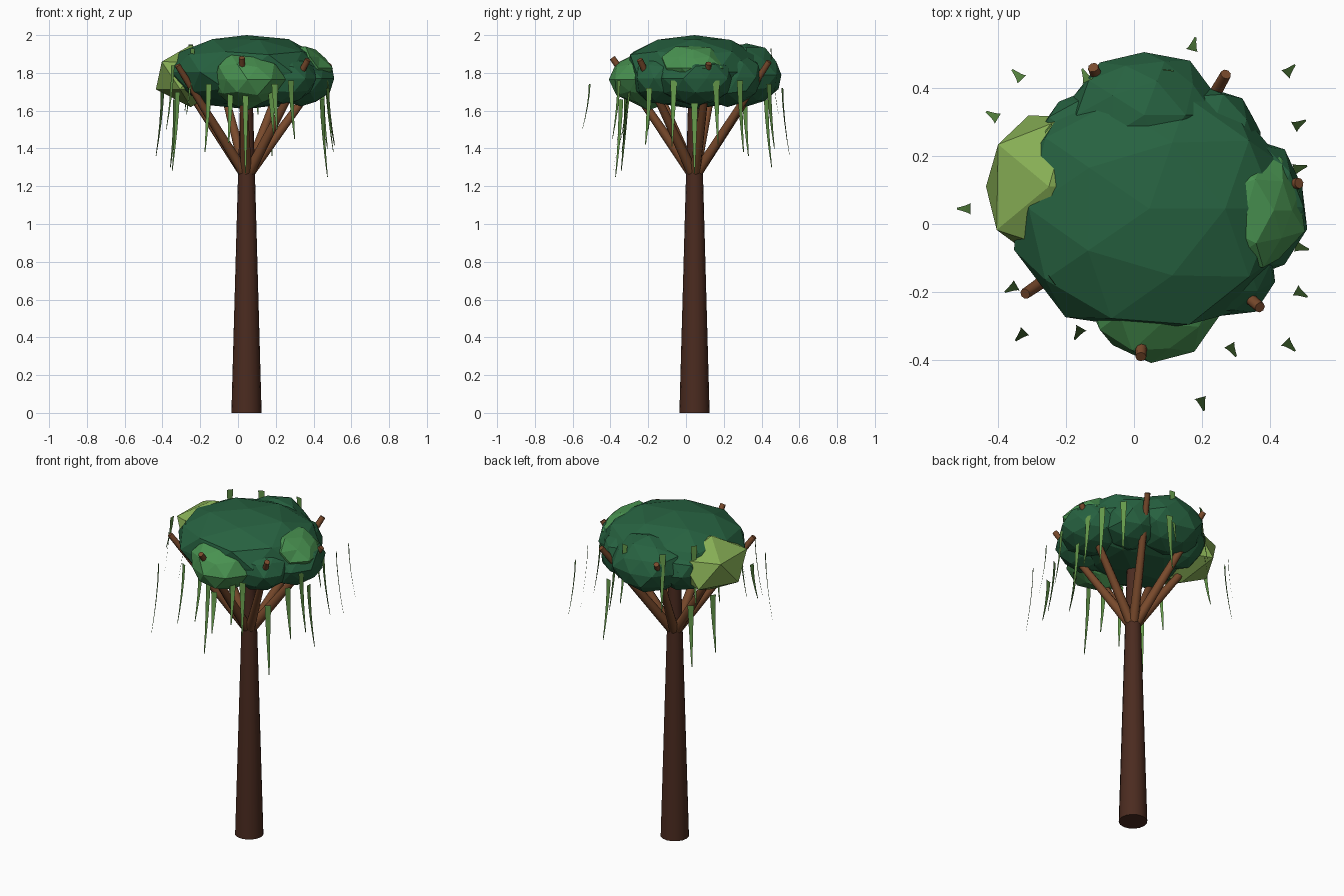
import bpy, bmesh, math, random
from mathutils import Vector

if "Cube" in bpy.data.objects:
    bpy.data.objects.remove(bpy.data.objects["Cube"])

random.seed(4)
CX, CY = 0.045, 0.045  # trunk axis


def material(name, rgb):
    m = bpy.data.materials.new(name)
    m.diffuse_color = (*rgb, 1)
    m.use_nodes = True
    m.node_tree.nodes["Principled BSDF"].inputs["Base Color"].default_value = m.diffuse_color
    return m


BARK = material("dark_bark", (0.07, 0.024, 0.014))
BRANCH = material("branch_bark", (0.19, 0.068, 0.025))
DARK = material("dark_leaf", (0.02, 0.122, 0.052))
MID = material("mid_leaf", (0.065, 0.283, 0.08))
LIGHT = material("light_leaf", (0.24, 0.42, 0.09))
VINE = material("vine_leaf", (0.13, 0.32, 0.07))


def finish(name, bm, mat, smooth=False):
    me = bpy.data.meshes.new(name)
    bm.to_mesh(me)
    bm.free()
    ob = bpy.data.objects.new(name, me)
    bpy.context.collection.objects.link(ob)
    me.materials.append(mat)
    if smooth:
        bpy.context.view_layer.objects.active = ob
        ob.select_set(True)
        bpy.ops.object.shade_smooth_by_angle(angle=math.radians(50))
        ob.select_set(False)
    return ob


def limb(name, a, b, r1, r2, sides, mat):
    """Tapered cylinder from a to b."""
    a, b = Vector(a), Vector(b)
    bm = bmesh.new()
    bmesh.ops.create_cone(bm, cap_ends=True, segments=sides, radius1=r1,
                          radius2=r2, depth=(b - a).length)
    rot = (b - a).to_track_quat('Z', 'Y').to_matrix()
    for v in bm.verts:
        v.co = rot @ v.co + (a + b) / 2
    return finish(name, bm, mat, True)


def clump(name, centre, radii, mat, jitter=0.06, front=-9, detail=2):
    """Faceted leaf mass: a jittered, squashed icosphere."""
    bm = bmesh.new()
    bmesh.ops.create_icosphere(bm, subdivisions=detail, radius=1)
    for v in bm.verts:
        k = 1 + random.uniform(-jitter, jitter)
        v.co = Vector([c + r * p * k for c, r, p in zip(centre, radii, v.co)])
        v.co.y = max(v.co.y, front)
        v.co.z = min(v.co.z, 2.0)
    return finish(name, bm, mat)


def vine(name, x, y, top, bottom, mat, width=0.036, steps=4):
    """Thin tapered ribbon that hangs down and drifts outward."""
    out = Vector((x - CX, y - CY, 0)).normalized()
    side = Vector((-out.y, out.x, 0))
    bm = bmesh.new()
    rows = []
    for i in range(steps + 1):
        t = i / steps
        p = Vector((x, y, top + (bottom - top) * t)) + out * 0.04 * t ** 1.6
        w = width / 2 * (1 - 0.85 * t)
        rows.append((bm.verts.new(p - side * w), bm.verts.new(p + side * w)))
    for (a, b), (c, d) in zip(rows, rows[1:]):
        bm.faces.new((a, c, d, b))
    return finish(name, bm, mat)


# trunk
limb("trunk", (CX, CY, 0), (CX, CY, 1.65), 0.08, 0.034, 16, BARK)

# branches fanning out through the crown
tips = [(-0.37, 0.17, 1.87), (-0.12, 0.46, 1.87), (0.27, 0.44, 1.86),
        (0.485, 0.12, 1.85), (0.37, -0.245, 1.87), (0.02, -0.39, 1.88),
        (-0.32, -0.205, 1.84)]
for i, t in enumerate(tips):
    out = Vector((t[0] - CX, t[1] - CY, 0)).normalized() * 0.015
    limb(f"branch_{i + 1}", (CX + out.x, CY + out.y, 1.27), t,
         0.029, 0.016, 8, BRANCH)

# leaf crown
clump("crown_main", (0.045, 0.045, 1.805), (0.415, 0.39, 0.2), DARK, 0.03, -0.31)
clump("crown_left", (-0.25, 0.11, 1.785), (0.21, 0.24, 0.165), LIGHT, 0.04, detail=1)
clump("crown_front", (0.05, -0.20, 1.765), (0.2, 0.2, 0.15), MID, 0.09)
clump("crown_right", (0.33, 0.04, 1.825), (0.165, 0.18, 0.125), MID, 0.1)
clump("crown_right_low", (0.335, 0.05, 1.77), (0.175, 0.2, 0.14), DARK, 0.05)
clump("crown_back", (0.03, 0.32, 1.79), (0.22, 0.19, 0.16), DARK, 0.07)
clump("crown_back_right", (0.21, 0.22, 1.775), (0.18, 0.18, 0.15), DARK, 0.07)
clump("crown_back_left", (-0.12, 0.22, 1.775), (0.17, 0.17, 0.14), DARK, 0.07)
clump("crown_front_right", (0.25, -0.12, 1.77), (0.17, 0.16, 0.14), DARK, 0.07)

# hanging vines: x, y, top, bottom
vines = [
    (0.17, 0.51, 1.72, 1.36), (0.445, 0.44, 1.74, 1.40),
    (0.47, 0.285, 1.76, 1.38), (0.47, 0.16, 1.76, 1.42),
    (0.45, 0.045, 1.64, 1.27), (0.475, -0.065, 1.76, 1.41),
    (0.475, -0.195, 1.72, 1.42), (0.445, -0.345, 1.66, 1.25),
    (0.28, -0.355, 1.76, 1.45), (0.195, -0.51, 1.74, 1.50),
    (0.175, -0.30, 1.72, 1.47), (0.04, -0.345, 1.74, 1.27),
    (-0.04, -0.31, 1.72, 1.43), (-0.155, -0.305, 1.74, 1.38),
    (-0.32, -0.315, 1.70, 1.28), (-0.345, -0.18, 1.84, 1.50),
    (-0.24, -0.165, 1.93, 1.58), (-0.48, 0.045, 1.81, 1.61),
    (-0.40, 0.31, 1.70, 1.36), (-0.33, 0.425, 1.66, 1.30),
    (-0.25, 0.28, 1.95, 1.60), (-0.135, 0.42, 1.92, 1.58),
    (0.10, 0.45, 1.93, 1.58),
]
for i, v in enumerate(vines):
    vine(f"vine_{i + 1}", *v, VINE)
